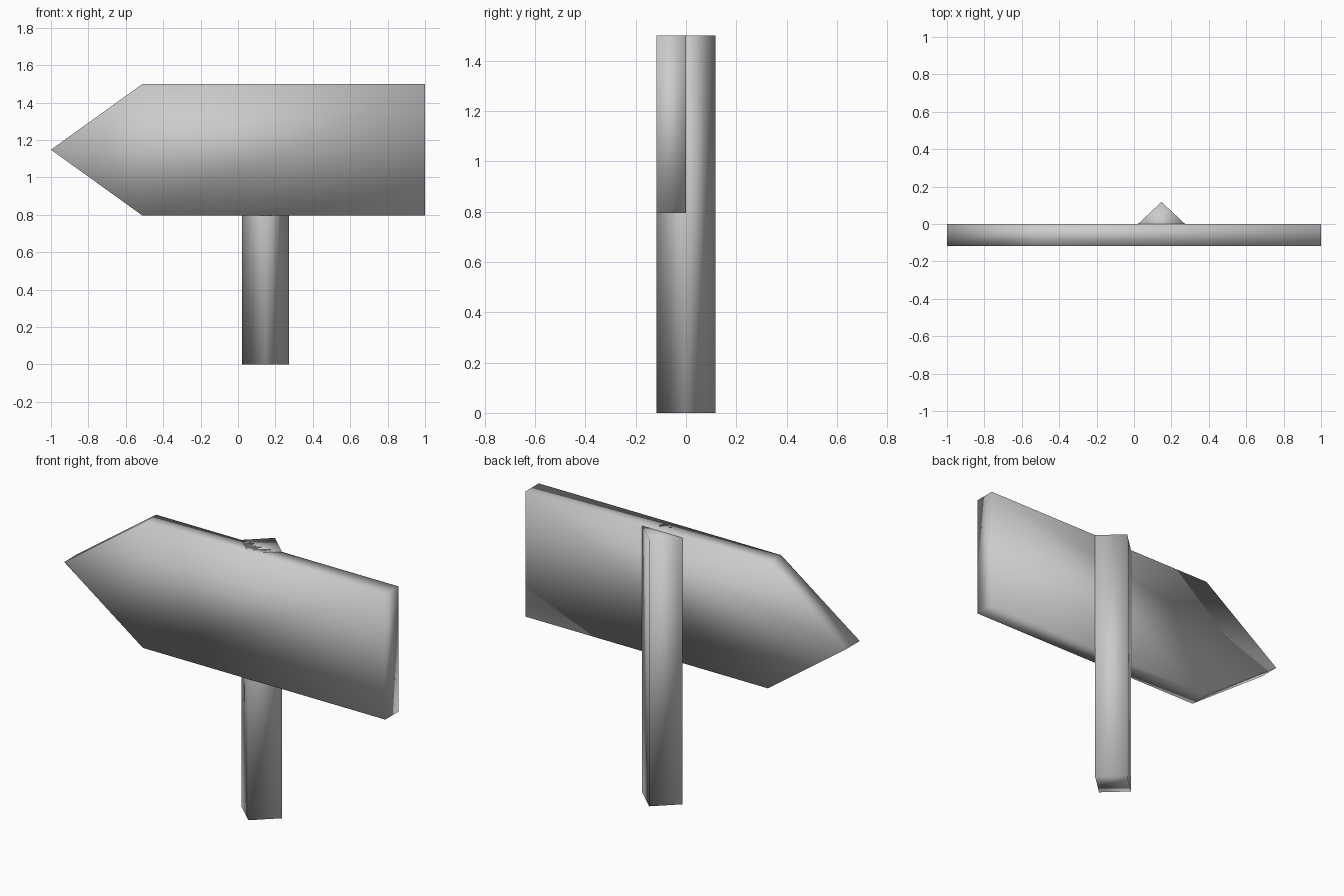
import bpy

cube = bpy.data.objects.get("Cube")
if cube:
    bpy.data.objects.remove(cube, do_unlink=True)

# Single plain grey for the whole sign
grey = bpy.data.materials.new("plain_grey")
grey.use_nodes = True
colour = (0.6, 0.6, 0.6, 1)
grey.diffuse_color = colour
grey.node_tree.nodes["Principled BSDF"].inputs["Base Color"].default_value = colour


def prism(name, profile, place, low, high):
    """Extrude a closed profile between two levels; place maps (u, v, level) to x, y, z."""
    n = len(profile)
    verts = [place(u, v, level) for level in (low, high) for u, v in profile]
    faces = [tuple(reversed(range(n))), tuple(range(n, 2 * n))]
    faces += [(i, (i + 1) % n, n + (i + 1) % n, n + i) for i in range(n)]
    mesh = bpy.data.meshes.new(name)
    mesh.from_pydata(verts, [], faces)
    mesh.materials.append(grey)
    mesh.polygons.foreach_set("use_smooth", [True] * len(faces))
    obj = bpy.data.objects.new(name, mesh)
    bpy.context.collection.objects.link(obj)
    return obj


BOTTOM, TOP, DEPTH = 0.795, 1.5, 0.118
POST_X, POST_R = 0.147, 0.126

# Arrow board pointing to the right, in front of the post centre
arrow = [(-1, (BOTTOM + TOP) / 2), (-0.51, BOTTOM), (1, BOTTOM), (1, TOP), (-0.51, TOP)]
prism("arrow_board", arrow, lambda u, v, w: (u, -w, v), 0, DEPTH)

# Square post turned corner-on, its top level with the board
diamond = [(POST_X - POST_R, 0), (POST_X, -DEPTH), (POST_X + POST_R, 0), (POST_X, DEPTH)]
prism("post", diamond, lambda u, v, w: (u, v, w), 0, TOP)
